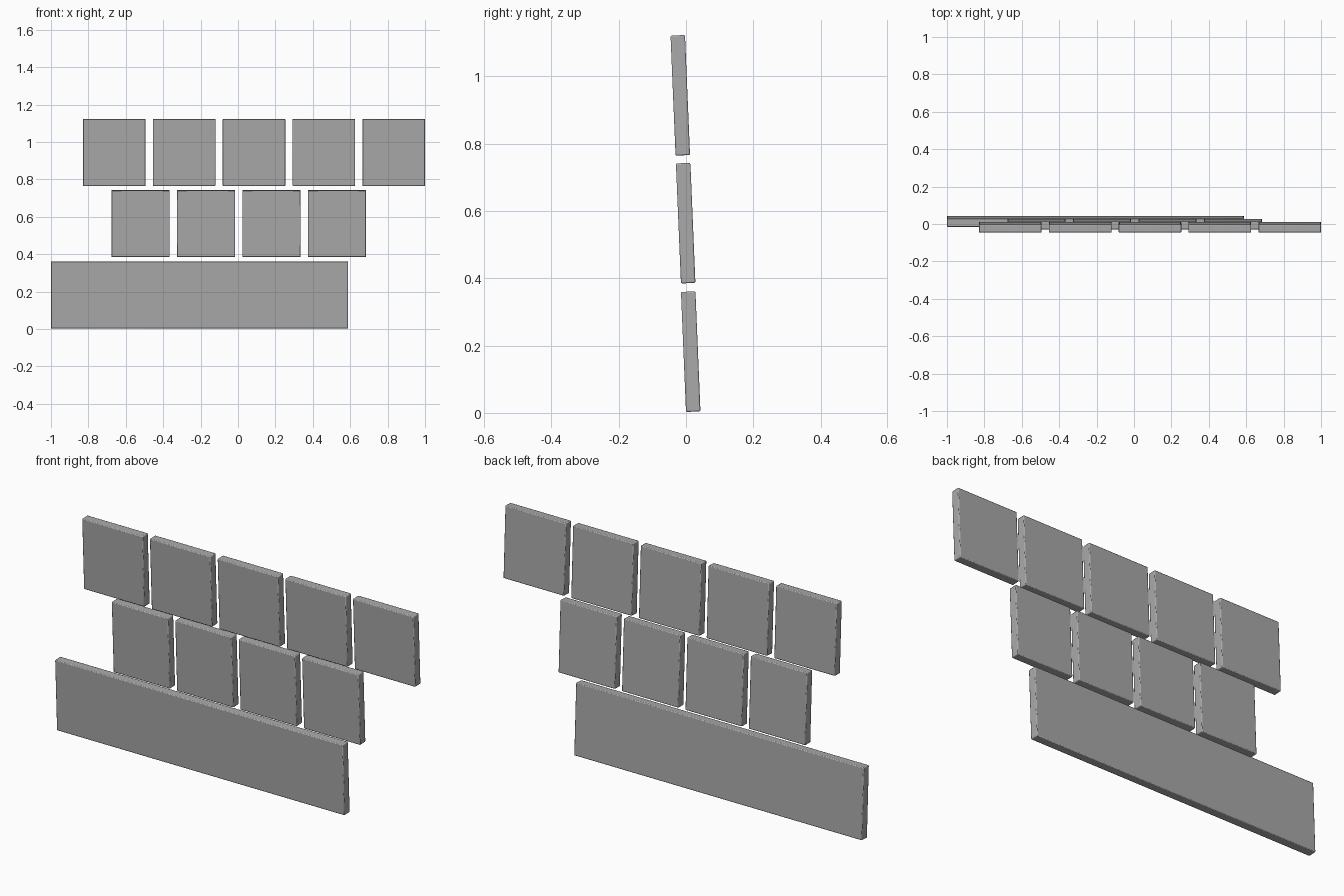
import bpy
import math

cube = bpy.data.objects.get("Cube")
if cube:
    bpy.data.objects.remove(cube, do_unlink=True)

grey = bpy.data.materials.new("plain_grey")
grey.use_nodes = True
colour = (0.4, 0.4, 0.4, 1)
grey.diffuse_color = colour
grey.node_tree.nodes["Principled BSDF"].inputs["Base Color"].default_value = colour

THICK, HEIGHT = 0.043, 0.357
TILT = math.radians(2.4)


def slab(name, x_left, width, y, z):
    """Upright softened slab, leaning forward, centred at height z."""
    bpy.ops.mesh.primitive_cube_add(size=1, location=(x_left + width / 2, y, z))
    ob = bpy.context.object
    ob.name = name
    ob.scale = (width, THICK, HEIGHT)
    bpy.ops.object.transform_apply(location=False, rotation=False, scale=True)
    ob.rotation_euler.x = TILT
    bevel = ob.modifiers.new("soft_edges", "BEVEL")
    bevel.width = 0.004
    bevel.segments = 2
    ob.data.materials.append(grey)
    bpy.ops.object.shade_smooth_by_angle(angle=math.radians(30))


# rows: name, count, left edge, slab width, spacing, depth, height
rows = [
    ("bottom_plank", 1, -1.0, 1.588, 0, 0.014, 0.182),
    ("middle_tile", 4, -0.677, 0.312, 0.35, -0.001, 0.564),
    ("top_tile", 5, -0.829, 0.335, 0.3735, -0.017, 0.944),
]
for name, count, left, width, step, y, z in rows:
    for i in range(count):
        slab(f"{name}_{i + 1}", left + i * step, width, y, z)
